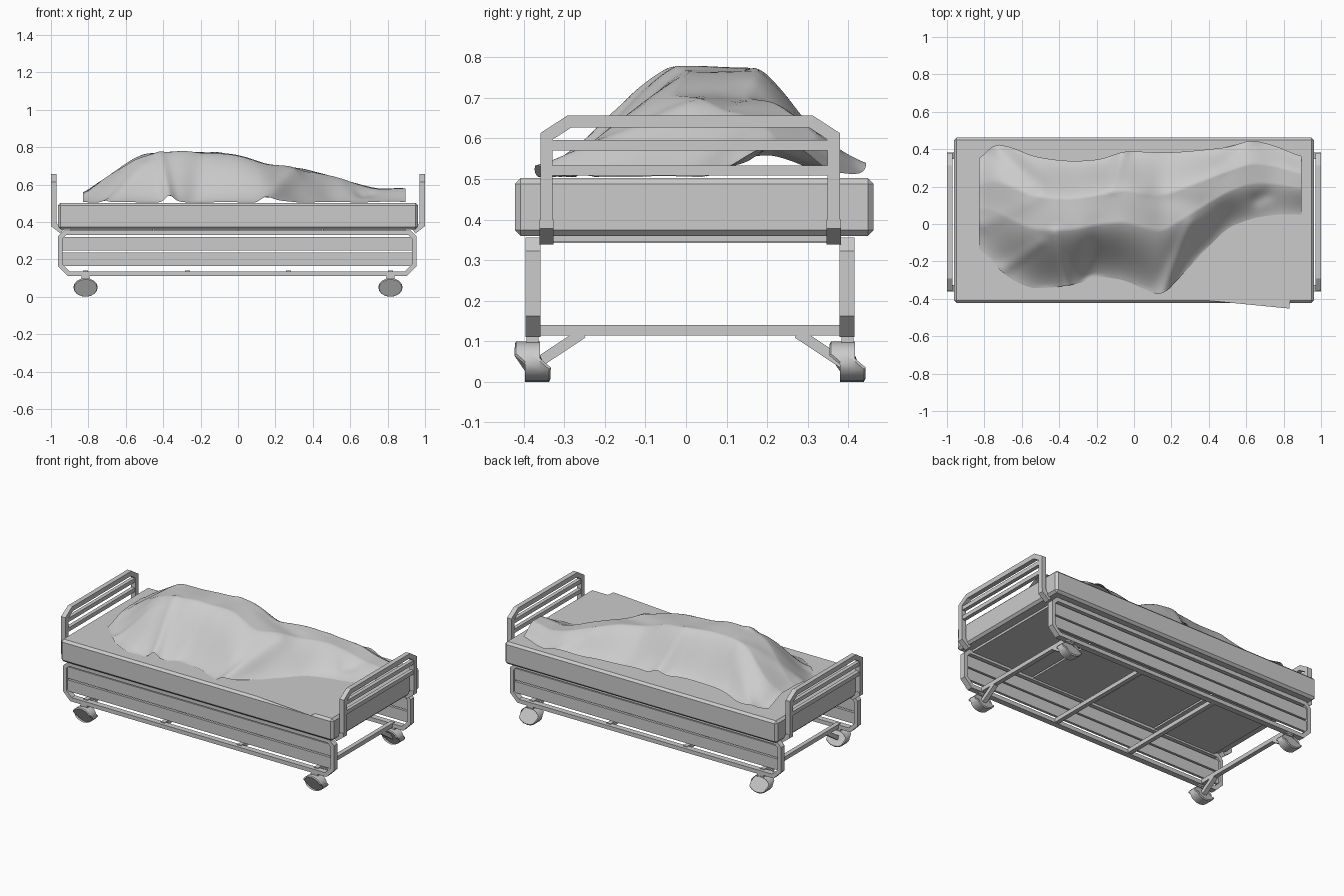
import bpy, bmesh, math
from mathutils import Vector

cube = bpy.data.objects.get("Cube")
if cube:
    bpy.data.objects.remove(cube, do_unlink=True)

grey = bpy.data.materials.new("plain grey")
grey.use_nodes = True
grey.diffuse_color = (0.6, 0.6, 0.6, 1)
grey.node_tree.nodes["Principled BSDF"].inputs["Base Color"].default_value = (0.6, 0.6, 0.6, 1)

YC = 0.01  # frame centre line across the bed


def finish(name, bm, smooth=None):
    bmesh.ops.recalc_face_normals(bm, faces=bm.faces)
    mesh = bpy.data.meshes.new(name)
    bm.to_mesh(mesh)
    bm.free()
    mesh.materials.append(grey)
    obj = bpy.data.objects.new(name, mesh)
    bpy.context.collection.objects.link(obj)
    if smooth:
        bpy.ops.object.select_all(action='DESELECT')
        obj.select_set(True)
        bpy.context.view_layer.objects.active = obj
        bpy.ops.object.shade_smooth_by_angle(angle=math.radians(smooth))
    return obj


def box(name, x, y, z, bevel=0):
    bm = bmesh.new()
    bmesh.ops.create_cube(bm, size=1)
    for v in bm.verts:
        v.co = [(lo + hi) / 2 + c * (hi - lo) for c, (lo, hi) in zip(v.co, (x, y, z))]
    if bevel:
        bmesh.ops.bevel(bm, geom=bm.edges[:], offset=bevel, segments=1, affect='EDGES')
    return finish(name, bm)


def sweep(name, path, width, depth, at, plane, closed=False):
    """Mitred rectangular tube along a flat path in the 'xz' or 'yz' plane."""
    pts = [Vector(p) for p in path]
    n = len(pts)
    bm = bmesh.new()
    rings = []
    for i, p in enumerate(pts):
        a = (p - pts[i - 1]).normalized() if closed or i else None
        b = (pts[(i + 1) % n] - p).normalized() if closed or i < n - 1 else None
        a, b = a or b, b or a
        na, nb = Vector((-a.y, a.x)), Vector((-b.y, b.x))
        m = (na + nb).normalized()
        m *= width / 2 / m.dot(na)
        ring = []
        for s, d in ((1, 1), (1, -1), (-1, -1), (-1, 1)):
            q, k = p + m * s, at + d * depth / 2
            ring.append(bm.verts.new((q.x, k, q.y) if plane == 'xz' else (k, q.x, q.y)))
        rings.append(ring)
    for i in range(n if closed else n - 1):
        r, s = rings[i], rings[(i + 1) % n]
        for j in range(4):
            bm.faces.new((r[j], r[(j + 1) % 4], s[(j + 1) % 4], s[j]))
    if not closed:
        bm.faces.new(rings[0])
        bm.faces.new(rings[-1])
    return finish(name, bm)


# Mattress and the support panels below it
box("mattress", (-0.963, 0.963), (-0.422, 0.462), (0.36, 0.502), 0.014)
for i in range(4):
    x = -0.9 + i * 0.45
    box("support_panel", (x + 0.004, x + 0.446), (-0.36, 0.38), (0.342 + 0.004 * (i % 2), 0.362))

# Side frames: chamfered loop with two slats
L, R, B, T, c, k = -0.95, 0.942, 0.123, 0.343, 0.045, 0.026
loop = [(L + c, B), (R - c, B), (R, B + c), (R, T - k), (R - k, T), (L + k, T), (L, T - k), (L, B + c)]
for side in (-1, 1):
    y = YC + side * 0.387
    sweep("side_frame", loop, 0.025, 0.037, y, 'xz', closed=True)
    for lo, hi in ((0.165, 0.236), (0.246, 0.32)):
        box("side_slat", (L, R), (y - 0.008, y + 0.008), (lo, hi))

# Cross rails joining the side frames
for x in (-0.815, -0.27, 0.27, 0.815):
    box("cross_rail", (x - 0.014, x + 0.014), (YC - 0.385, YC + 0.385), (0.114, 0.14))

# Head and foot rails
for end in (-1, 1):
    x = end * 0.985
    arch = [(s * a + YC, z) for s, a, z in (
        (-1, 0.354, 0.385), (-1, 0.354, 0.605), (-1, 0.297, 0.642),
        (1, 0.297, 0.642), (1, 0.354, 0.605), (1, 0.354, 0.385))]
    sweep("end_rail", arch, 0.03, 0.03, x, 'yz')
    for z in (0.583, 0.521):
        sweep("end_bar", [(YC - 0.35, z), (YC + 0.35, z)], 0.025, 0.024, x, 'yz')
    for side in (-1, 1):
        foot = [(x, 0.40), (x, 0.385), (end * 0.94, 0.35)]
        sweep("rail_foot", foot, 0.03, 0.035, YC + side * 0.354, 'xz')


# Casters: oval wheel with recessed ring, bracket and diagonal strut
def wheel(x, y):
    bm = bmesh.new()
    bmesh.ops.create_cone(bm, cap_ends=True, segments=16, radius1=1, radius2=1, depth=1)
    for v in bm.verts:
        v.co = (x + v.co.x * 0.065, y + v.co.z * 0.037, 0.05 + v.co.y * 0.05)
    caps = [f for f in bm.faces if len(f.verts) > 4]
    bmesh.ops.inset_individual(bm, faces=caps, thickness=0.022)
    bmesh.ops.inset_individual(bm, faces=caps, thickness=0.004, depth=-0.006)
    finish("caster_wheel", bm, 30)


for x in (-0.815, 0.815):
    for side in (-1, 1):
        y = YC + side * 0.388
        wheel(x, y)
        box("caster_bracket", (x - 0.022, x + 0.022), (y - 0.015, y + 0.015), (0.09, 0.115))
        strut = [(y - side * 0.01, 0.045), (YC + side * 0.265, 0.12)]
        sweep("caster_strut", strut, 0.026, 0.028, x, 'yz')

# Blanket draped over a sleeper: x, front edge, back edge, top height
STATIONS = [
    (-0.83, -0.12, 0.34, 0.55), (-0.75, -0.22, 0.43, 0.605), (-0.65, -0.30, 0.41, 0.675),
    (-0.55, -0.345, 0.365, 0.735), (-0.44, -0.34, 0.345, 0.772), (-0.32, -0.325, 0.335, 0.776),
    (-0.18, -0.28, 0.345, 0.773), (-0.05, -0.30, 0.39, 0.765), (0.08, -0.36, 0.385, 0.735),
    (0.15, -0.385, 0.38, 0.71), (0.24, -0.29, 0.385, 0.698), (0.36, -0.16, 0.395, 0.68),
    (0.50, -0.02, 0.41, 0.645), (0.63, 0.03, 0.45, 0.605), (0.75, 0.05, 0.42, 0.578),
    (0.895, 0.05, 0.36, 0.576)]
# Folds: start, end, height, half width
FOLDS = [
    ((-0.42, -0.05), (-0.36, -0.36), 0.035, 0.03), ((-0.12, 0.2), (-0.05, 0.42), 0.03, 0.035),
    ((0.3, 0.0), (0.14, -0.40), 0.03, 0.035), ((-0.5, 0.15), (-0.8, 0.0), 0.018, 0.04),
    ((-0.5, 0.2), (-0.75, 0.42), 0.02, 0.04), ((-0.5, -0.1), (-0.7, -0.24), 0.015, 0.03),
    ((0.1, 0.15), (0.35, 0.1), -0.02, 0.05), ((0.45, 0.3), (0.63, 0.46), 0.02, 0.04),
    ((0.66, 0.14), (0.7, 0.16), -0.025, 0.04), ((-0.2, 0.0), (-0.24, -0.28), -0.015, 0.05)]


def station(x):
    for p, q in zip(STATIONS, STATIONS[1:]):
        if x <= q[0]:
            t = (x - p[0]) / (q[0] - p[0])
            return [a + (b - a) * t for a, b in zip(p, q)]
    return STATIONS[-1]


def ease(t):
    t = max(0.0, min(1.0, t))
    return 0.5 * t + 0.5 * t * t * (3 - 2 * t)


def fold(p):
    total = 0
    for a, b, h, w in FOLDS:
        a, b = Vector(a), Vector(b)
        t = max(0, min(1, (p - a).dot(b - a) / (b - a).length_squared))
        total += h * math.exp(-((p - a - (b - a) * t).length / w) ** 2)
    return total


NX, NY = 110, 60
bm = bmesh.new()
grid = []
for i in range(NX + 1):
    x = -0.83 + 1.725 * i / NX
    # average nearby stations so the outline flows
    near = [station(max(-0.83, min(0.895, x + d))) for d in (-0.03, 0, 0.03)]
    _, y0, y1, top = [sum(c) / len(near) for c in zip(*near)]
    row = []
    for j in range(NY + 1):
        v = j / NY
        y = y0 + (y1 - y0) * v
        body = ease(v / 0.45) * (0.12 + 0.88 * ease((1 - v) / 0.3))
        z = 0.506 + (top - 0.506) * body
        bump = fold(Vector((x, y))) * (0.35 + 0.65 * (1 - body))
        ripple = 0.004 * math.sin(17 * x + 9 * y) * math.sin(13 * y - 6 * x)
        row.append(bm.verts.new((x, y, max(0.505, z + bump + ripple))))
    grid.append(row)
for a, b in zip(grid, grid[1:]):
    for j in range(NY):
        bm.faces.new((a[j], b[j], b[j + 1], a[j + 1]))
finish("blanket", bm, 60)

# Flat blanket corner lying on the mattress
bm = bmesh.new()
flat = [(0.15, -0.38), (0.3, -0.40), (0.83, -0.452), (0.89, 0.08), (0.5, 0.02), (0.3, -0.2)]
bm.faces.new([bm.verts.new((x, y, 0.504)) for x, y in flat])
finish("blanket_corner", bm)
